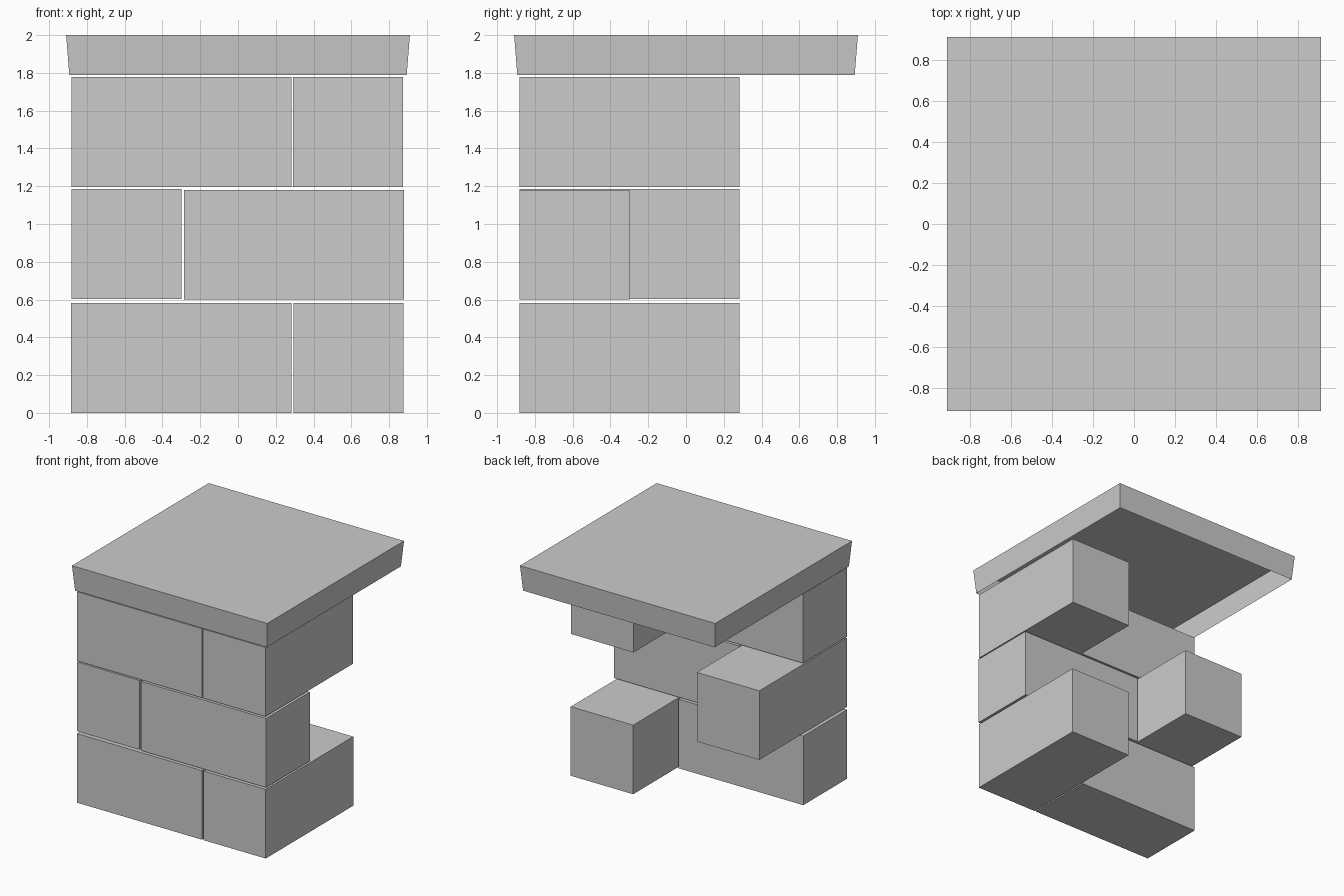
import bpy, bmesh
from mathutils import Vector

if "Cube" in bpy.data.objects:
    bpy.data.objects.remove(bpy.data.objects["Cube"])

LONG, SHORT = 1.165, 0.582   # brick length and square end size
FRONT = -0.882               # shared front plane


def make_object(name, bm):
    mesh = bpy.data.meshes.new(name)
    bm.to_mesh(mesh)
    bm.free()
    obj = bpy.data.objects.new(name, mesh)
    bpy.context.collection.objects.link(obj)
    return obj


def brick(name, x, z, size_x, size_y):
    """Box placed by its left, front, bottom corner."""
    bm = bmesh.new()
    bmesh.ops.create_cube(bm, size=1)
    size = Vector((size_x, size_y, SHORT))
    for v in bm.verts:
        v.co = Vector(a * b for a, b in zip(v.co, size)) + Vector((x, FRONT, z)) + size / 2
    return make_object(name, bm)


# Bottom and top courses: long face at left, end face at right
for course, z, left, right in (("bottom", 0.0, -0.883, 0.294), ("top", 1.195, -0.881, 0.291)):
    brick(course + "_front_brick", left, z, LONG, SHORT)
    brick(course + "_side_brick", right, z, SHORT, LONG)

# Middle course: alternated bond
brick("middle_side_brick", -0.881, 0.603, SHORT, LONG)
brick("middle_front_brick", -0.286, 0.599, LONG, SHORT)

# Cap: thin flared slab shell, open underneath
bm = bmesh.new()
bmesh.ops.create_cube(bm, size=2)
bm.normal_update()
underside = [f for f in bm.faces if f.normal.z < -0.5]
bmesh.ops.delete(bm, geom=underside, context='FACES_ONLY')
for v in bm.verts:
    half, z = (0.91, 2.0) if v.co.z > 0 else (0.893, 1.788)
    v.co = (v.co.x * half, v.co.y * half, z)
make_object("cap_slab", bm)
